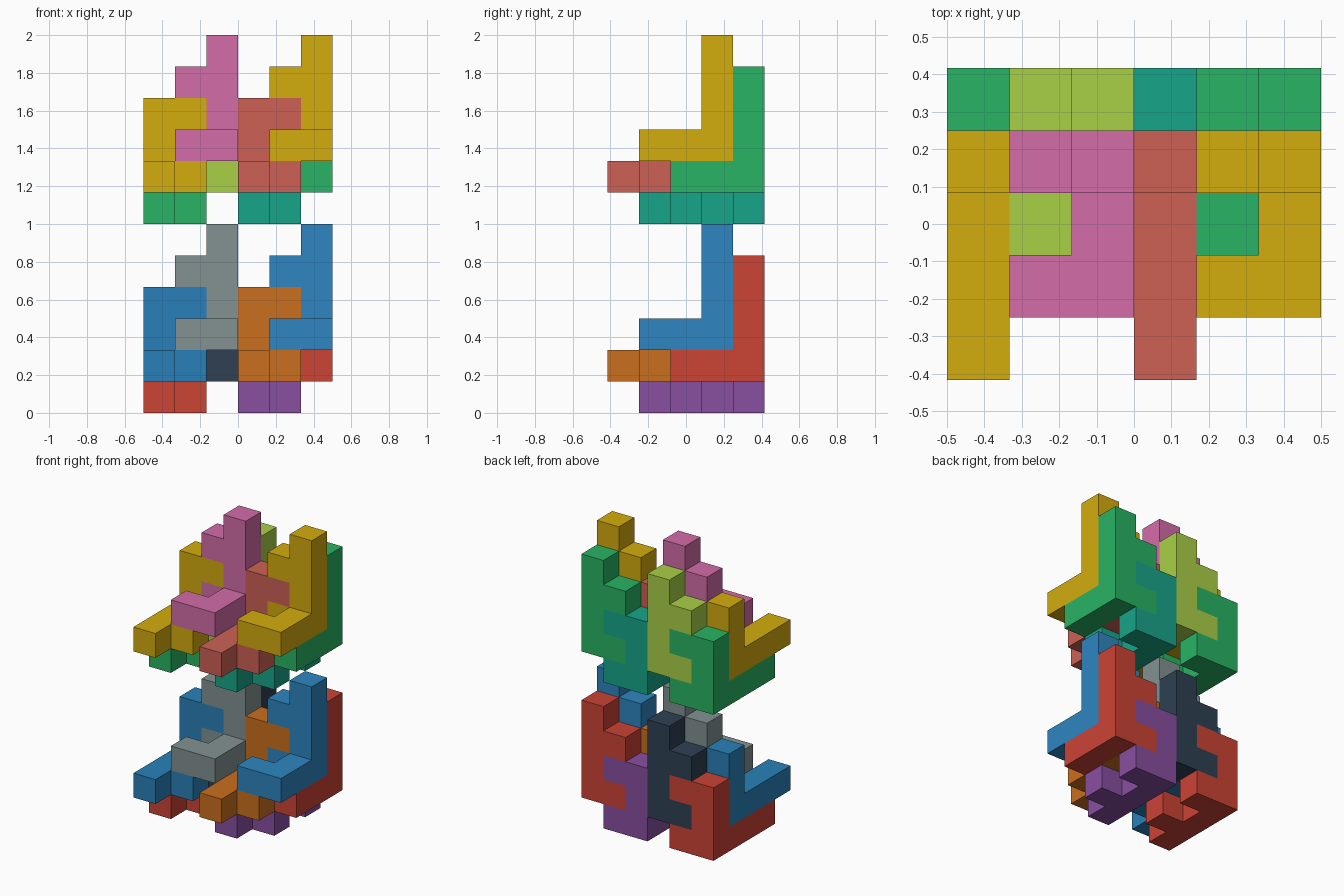
import bpy, bmesh
from mathutils import Vector

if "Cube" in bpy.data.objects:
    bpy.data.objects.remove(bpy.data.objects["Cube"])

U = 1 / 6                                   # one cube cell
ORIGIN = Vector((-3, -2.5, 0))              # grid corner, in cells


def material(name, hex_code):
    rgb = [int(hex_code[i:i + 2], 16) / 255 for i in (0, 2, 4)]
    lin = [c / 12.92 if c <= 0.04045 else ((c + 0.055) / 1.055) ** 2.4 for c in rgb]
    mat = bpy.data.materials.new(name)
    mat.diffuse_color = (*lin, 1)
    mat.use_nodes = True
    mat.node_tree.nodes["Principled BSDF"].inputs["Base Color"].default_value = mat.diffuse_color
    return mat


def hook(x, y, z, side, height, depth):
    """L-shaped bar with three side teeth; (x, y, z) is the inner corner cell."""
    cells = {(x, y, z + k) for k in range(height)}
    cells |= {(x, y - k, z) for k in range(depth)}
    cells |= {(x + side, y, z), (x + side, y, z + 2), (x + side, y - 2, z)}
    return cells


def build(name, cells, mat):
    # Outer skin of the joined cells, with coplanar faces merged
    bm = bmesh.new()
    verts = {}
    for c in sorted(cells):
        for axis in range(3):
            for s in (0, 1):
                n = list(c)
                n[axis] += 2 * s - 1
                if tuple(n) in cells:
                    continue
                b, d = (axis + 1) % 3, (axis + 2) % 3
                loop = []
                for p, q in ((0, 0), (1, 0), (1, 1), (0, 1)):
                    v = list(c)
                    v[axis] += s
                    v[b] += p
                    v[d] += q
                    v = tuple(v)
                    if v not in verts:
                        verts[v] = bm.verts.new((Vector(v) + ORIGIN) * U)
                    loop.append(verts[v])
                bm.faces.new(loop if s else loop[::-1])
    bmesh.ops.dissolve_limit(bm, angle_limit=0.01, verts=bm.verts, edges=bm.edges)
    mesh = bpy.data.meshes.new(name)
    bm.to_mesh(mesh)
    bm.free()
    mesh.materials.append(mat)
    bpy.context.collection.objects.link(bpy.data.objects.new(name, mesh))


# Colours per layer: left and right of each kind of piece
LAYERS = {
    "lower": {"front_short": ("2980b9", "ca6f1e"), "front_tall": ("839192", "2e86c1"),
              "back_short": ("cb4335", "884ea0"), "back_tall": ("2e4053", "cb4335")},
    "upper": {"front_short": ("d4ac0d", "cd6155"), "front_tall": ("d46ca8", "d4ac0d"),
              "back_short": ("28b463", "17a589"), "back_tall": ("a9d046", "28b463")},
}

for level, (layer, colours) in enumerate(LAYERS.items()):
    z = 6 * level
    for i, hand in enumerate(("left", "right")):
        x = 3 * i
        # Back pieces are the front ones moved one cell back and one down
        for row, dy in (("front", 0), ("back", 1)):
            shapes = {
                "short": hook(x, 3 + dy, z + 1 - dy, 1, 3, 4),
                "tall": hook(x + 2, 3 + dy, z + 2 - dy, -1, 4, 3),
            }
            for kind, cells in shapes.items():
                name = f"{layer}_{hand}_{row}_{kind}_hook"
                build(name, cells, material(name, colours[f"{row}_{kind}"][i]))
